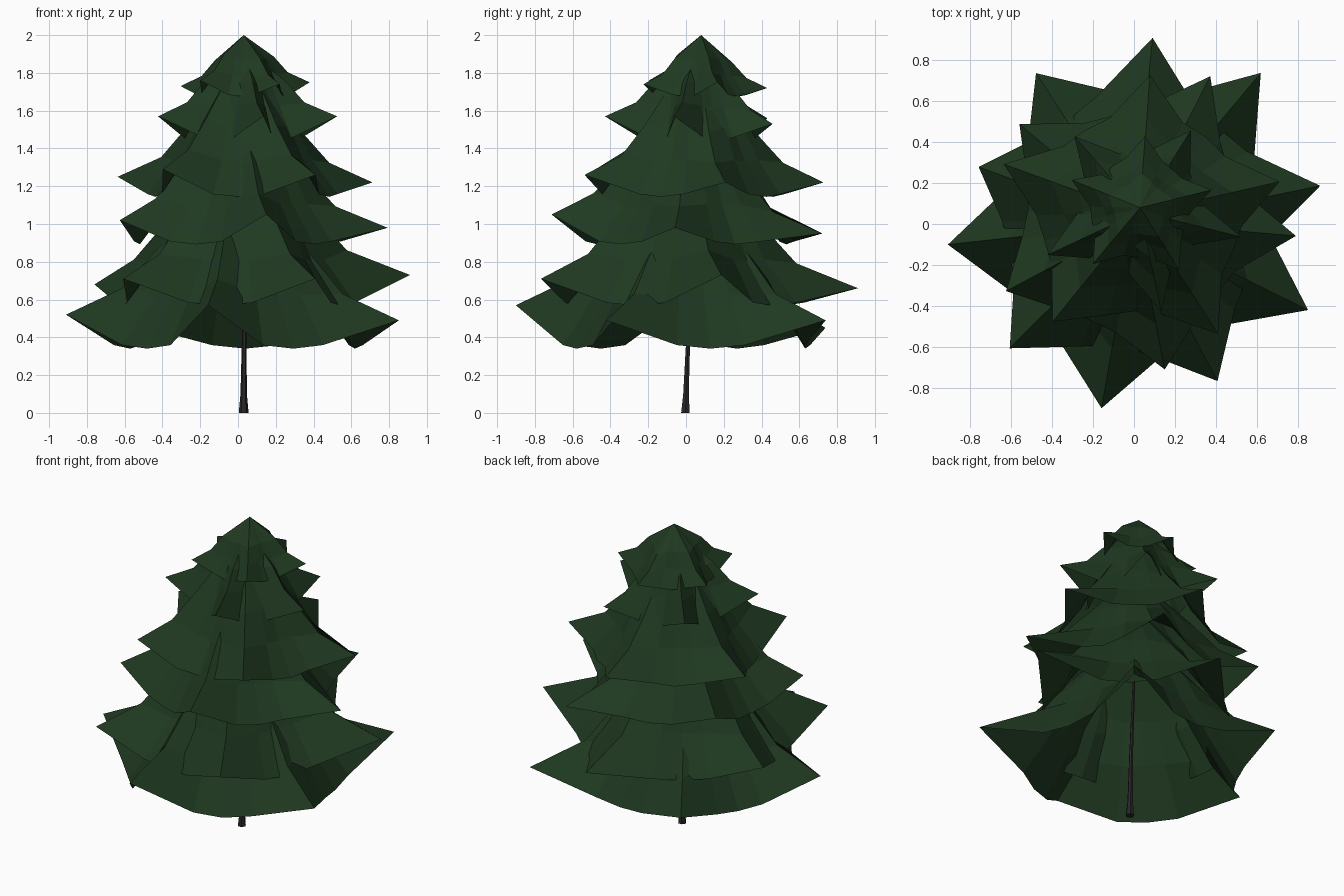
import bpy, bmesh, math, random

if "Cube" in bpy.data.objects:
    bpy.data.objects.remove(bpy.data.objects["Cube"])
random.seed(4)

def material(name, rgb):
    m = bpy.data.materials.new(name)
    m.diffuse_color = (*rgb, 1)
    m.use_nodes = True
    m.node_tree.nodes["Principled BSDF"].inputs["Base Color"].default_value = m.diffuse_color
    return m

GREEN = material("dark needle green", (0.0135, 0.040, 0.0145))
BARK = material("dark bark", (0.021, 0.019, 0.020))

def finish(name, bm, mat):
    me = bpy.data.meshes.new(name)
    bmesh.ops.recalc_face_normals(bm, faces=bm.faces[:])
    bm.to_mesh(me)
    bm.free()
    me.materials.append(mat)
    ob = bpy.data.objects.new(name, me)
    bpy.context.collection.objects.link(ob)

# Profiles from hem to top, as (radius, height above tip) per unit of tip radius
RIDGE = [(1.0, 0.0), (0.67, 0.15), (0.46, 0.38)]
FLANK = [(0.73, -0.13), (0.53, 0.13), (0.40, 0.38)]
PANEL = [(0.70, -0.15), (0.50, 0.12), (0.37, 0.38)]

def tier(name, cx, cy, angles, radii, tips, top, drop=0.0, pinch=1.0):
    """Five-pointed drooping skirt of branches, open underneath."""
    bm = bmesh.new()
    cols = []
    mean, level = sum(radii) / 5, sum(tips) / 5
    for i in range(5):
        gap = (angles[(i + 1) % 5] - angles[i]) % 360
        for share, prof in [(0, RIDGE), (0.29, FLANK), (0.5, PANEL), (0.71, FLANK)]:
            a = math.radians(angles[i] + gap * share)
            col = []
            for k, (r, h) in enumerate(prof):
                if share == 0:
                    r *= radii[i] if k == 0 else mean
                    z = tips[i] + h * mean
                else:
                    r *= mean * pinch
                    z = level + h * mean - (drop if k == 0 else 0)
                    if k == 0:
                        r *= random.uniform(0.97, 1.03)
                col.append(bm.verts.new((cx + r * math.cos(a), cy + r * math.sin(a), z)))
            cols.append(col)
    apex = bm.verts.new((cx, cy, top))
    n = len(cols)
    for i in range(n):
        a, b = cols[i], cols[(i + 1) % n]
        for k in range(2):
            bm.faces.new((a[k], b[k], b[k + 1], a[k + 1]))
        bm.faces.new((a[2], b[2], apex))
    finish(name, bm, GREEN)

# Branch tiers from bottom to top
tier("branches_lowest", 0.0, 0.0, [50, 123, 186.3, 260, 333.7],
     [0.965, 0.88, 0.916, 0.915, 0.95], [0.49, 0.45, 0.52, 0.57, 0.49], 1.30, 0.025)
tier("branches_second", 0.0, 0.0, [11.6, 84.3, 159.8, 225, 298],
     [0.93, 0.915, 0.81, 0.86, 0.87], [0.73, 0.66, 0.68, 0.71, 0.71], 1.45)
tier("branches_third", 0.01, 0.01, [-5, 63, 140, 208, 281],
     [0.785, 0.80, 0.745, 0.72, 0.735], [0.98, 0.95, 1.03, 1.02, 1.05], 1.66)
tier("branches_fourth", 0.03, 0.05, [13, 86, 160, 231, 303],
     [0.70, 0.68, 0.71, 0.68, 0.70], [1.22, 1.22, 1.25, 1.29, 1.26], 1.94)
tier("branches_fifth", 0.03, 0.06, [-14, 58, 131, 205, 282],
     [0.51, 0.47, 0.49, 0.50, 0.50], [1.57, 1.53, 1.56, 1.57, 1.57], 1.93, 0.04, 0.86)
tier("branches_top", 0.03, 0.08, [14, 86, 158, 230, 302],
     [0.36, 0.35, 0.36, 0.36, 0.36], [1.75, 1.72, 1.73, 1.76, 1.74], 2.0, 0.01, 0.95)

# Slender six-sided trunk with a flared foot
bm = bmesh.new()
rings = []
for x, y, z, r in [(0.03, -0.003, 0, 0.026), (0.03, 0.0, 0.10, 0.017),
                   (0.033, 0.012, 0.40, 0.012), (0.03, 0.05, 1.2, 0.006)]:
    rings.append([bm.verts.new((x + r * math.cos(i * math.pi / 3),
                                y + r * math.sin(i * math.pi / 3), z)) for i in range(6)])
for a, b in zip(rings, rings[1:]):
    for i in range(6):
        j = (i + 1) % 6
        bm.faces.new((a[i], a[j], b[j], b[i]))
bm.faces.new(rings[0])
bm.faces.new(rings[-1])
finish("trunk", bm, BARK)
